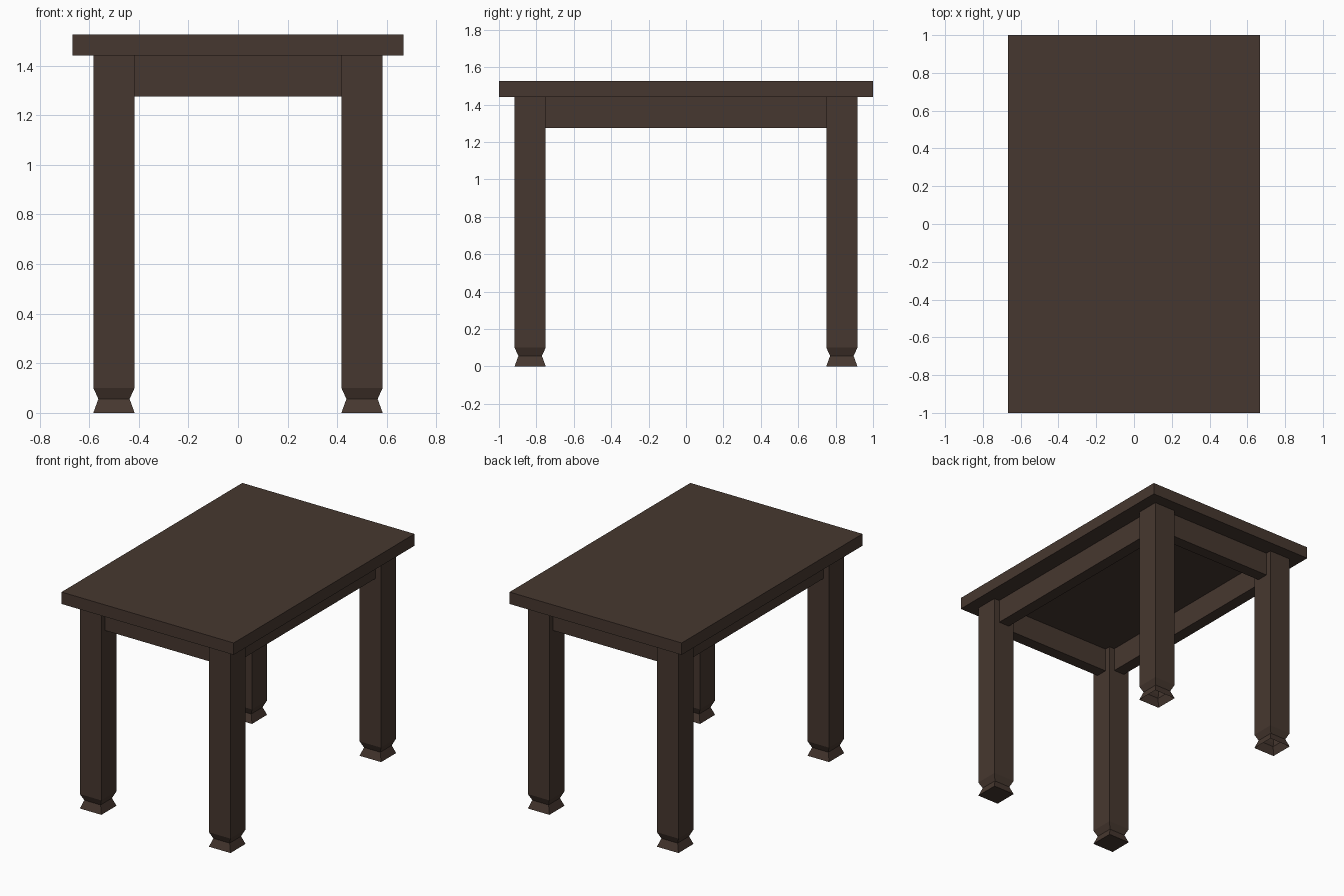
import bpy, bmesh

if "Cube" in bpy.data.objects:
    bpy.data.objects.remove(bpy.data.objects["Cube"])

wood = bpy.data.materials.new("dark_wood")
wood.diffuse_color = (0.062, 0.039, 0.029, 1)
wood.use_nodes = True
wood.node_tree.nodes["Principled BSDF"].inputs["Base Color"].default_value = wood.diffuse_color

LEG = 0.0833               # half width of a leg
LX, LY = 0.5, 0.8333       # leg centres
TOP_Z, HEIGHT = 1.4417, 1.525
APRON_Z, APRON = 1.275, 0.0417   # apron underside, half thickness


def finish(name, bm):
    bmesh.ops.recalc_face_normals(bm, faces=bm.faces)
    mesh = bpy.data.meshes.new(name)
    bm.to_mesh(mesh)
    bm.free()
    mesh.materials.append(wood)
    bpy.context.collection.objects.link(bpy.data.objects.new(name, mesh))


def box(name, x0, x1, y0, y1, z0, z1):
    bm = bmesh.new()
    bmesh.ops.create_cube(bm, size=1)
    for v in bm.verts:
        v.co = ((x0 + x1) / 2 + v.co.x * (x1 - x0),
                (y0 + y1) / 2 + v.co.y * (y1 - y0),
                (z0 + z1) / 2 + v.co.z * (z1 - z0))
    finish(name, bm)


def leg(name, cx, cy, open_foot):
    # square rings stacked up: flared foot, waist, straight post
    bm = bmesh.new()
    rings = []
    for z, h in ((0, LEG), (0.056, 0.063), (0.101, LEG), (TOP_Z, LEG)):
        rings.append([bm.verts.new((cx + sx * h, cy + sy * h, z))
                      for sx, sy in ((-1, -1), (1, -1), (1, 1), (-1, 1))])
    for a, b in zip(rings, rings[1:]):
        for i in range(4):
            j = (i + 1) % 4
            bm.faces.new((a[i], a[j], b[j], b[i]))
    bm.faces.new(rings[-1])
    if not open_foot:
        bm.faces.new(rings[0][::-1])
    finish(name, bm)


# Table top
box("table_top", -0.6667, 0.6667, -1, 1, TOP_Z, HEIGHT)

# Legs (the back feet are hollow underneath)
for side, sx in (("left", -1), ("right", 1)):
    for end, sy in (("front", -1), ("back", 1)):
        leg(f"{end}_{side}_leg", sx * LX, sy * LY, sy > 0)

# Aprons between the legs
for name, s in (("front", -1), ("back", 1)):
    box(name + "_apron", -LX + LEG, LX - LEG,
        s * LY - APRON, s * LY + APRON, APRON_Z, TOP_Z)
for name, s in (("left", -1), ("right", 1)):
    box(name + "_apron", s * LX - APRON, s * LX + APRON,
        -LY + LEG, LY - LEG, APRON_Z, TOP_Z)
